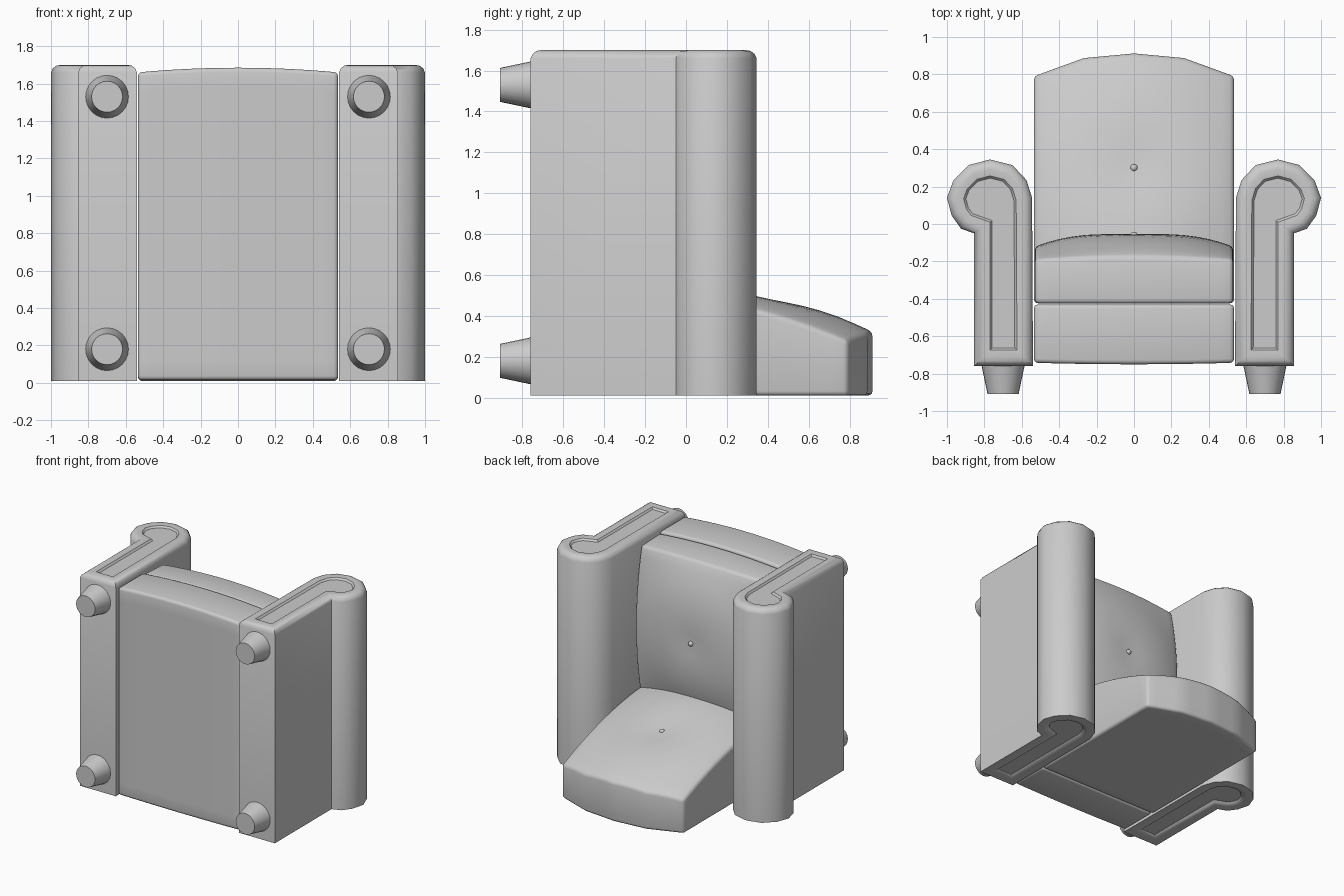
import bpy, bmesh, math
from mathutils import Vector, Matrix

if "Cube" in bpy.data.objects:
    bpy.data.objects.remove(bpy.data.objects["Cube"])


def finish(bm, name, mirror=False, angle=42):
    bmesh.ops.recalc_face_normals(bm, faces=bm.faces[:])
    me = bpy.data.meshes.new(name)
    bm.to_mesh(me)
    bm.free()
    ob = bpy.data.objects.new(name, me)
    bpy.context.collection.objects.link(ob)
    bpy.ops.object.select_all(action='DESELECT')
    ob.select_set(True)
    bpy.context.view_layer.objects.active = ob
    bpy.ops.object.shade_smooth_by_angle(angle=math.radians(angle))
    if mirror:
        ob.modifiers.new("mirror", 'MIRROR')
    return ob


def pad(name, outer, inner, nu=16, nv=16, bevel=0.022):
    """Closed block between two surfaces given over u, v in -1..1, with rounded edges."""
    bm = bmesh.new()
    grids = []
    for fn in (outer, inner):
        g = [[bm.verts.new(fn(2 * i / nu - 1, 2 * j / nv - 1)) for j in range(nv + 1)]
             for i in range(nu + 1)]
        for i in range(nu):
            for j in range(nv):
                bm.faces.new((g[i][j], g[i + 1][j], g[i + 1][j + 1], g[i][j + 1]))
        grids.append([g[i][0] for i in range(nu)] + [g[nu][j] for j in range(nv)] +
                     [g[i][nv] for i in range(nu, 0, -1)] + [g[0][j] for j in range(nv, 0, -1)])
    a, b = grids
    for k in range(len(a)):
        m = (k + 1) % len(a)
        bm.faces.new((a[k], a[m], b[m], b[k]))
    bmesh.ops.recalc_face_normals(bm, faces=bm.faces[:])
    sharp = [e for e in bm.edges if e.calc_face_angle(0) > math.radians(40)]
    bmesh.ops.bevel(bm, geom=sharp, offset=bevel, segments=3, profile=0.5, affect='EDGES')
    return finish(bm, name)


def dimple(dx, dy, depth, reach=0.45):
    return depth * max(0, 1 - math.hypot(dx, dy) / reach) ** 1.5


# Scroll arms: profile in x/y, extruded along z, with a sunken panel on both ends
profile = [(0.54, -0.76), (0.855, -0.76), (0.855, -0.05), (0.925, -0.025), (0.975, 0.045),
           (1.0, 0.14), (0.965, 0.235), (0.885, 0.315), (0.77, 0.345), (0.65, 0.315),
           (0.575, 0.235), (0.545, 0.14)]
bm = bmesh.new()
back = bm.faces.new([bm.verts.new((x, y, 0.01)) for x, y in profile])
ext = bmesh.ops.extrude_face_region(bm, geom=[back], use_keep_orig=True)
front = next(f for f in ext['geom'] if isinstance(f, bmesh.types.BMFace))
bmesh.ops.translate(bm, verts=front.verts[:], vec=(0, 0, 1.65))
bmesh.ops.recalc_face_normals(bm, faces=bm.faces[:])
front_steps = [(0.010, 0.022), (0.018, 0.014), (0.022, 0.004), (0.035, -0.004), (0.012, -0.014)]
back_steps = [(0.05, 0), (0.03, -0.004), (0.012, -0.014)]
for face, steps in ((front, front_steps), (back, back_steps)):
    for thick, depth in steps:
        bmesh.ops.inset_individual(bm, faces=[face], thickness=thick, depth=depth,
                                   use_even_offset=True)
finish(bm, "arm", mirror=True)

# Base under the seat, front slightly bowed
def base_z(u, v):
    return 0.015 + (v + 1) / 2 * (1.645 + 0.025 * (1 - u * u))


pad("base",
    lambda u, v: (0.535 * u, -0.43, base_z(u, v)),
    lambda u, v: (0.535 * u, -0.742 - 0.008 * (1 - u * u), base_z(u, v)))


# Seat cushion, domed with a button dimple
def seat_top(u, v):
    z = 1.03 + 0.61 * v + 0.02 * (1 - u * u) * (v + 1) / 2
    fu, fv = 1 - u * u, 1 - v * v
    y = -0.19 + 0.07 * fv + 0.02 * fu + 0.075 * fu * fv
    return (0.53 * u, y - dimple(0.53 * u, z - 1.05, 0.04), z)


def seat_bottom(u, v):
    return (0.53 * u, -0.424, 1.035 + 0.615 * v + 0.025 * (1 - u * u) * (v + 1) / 2)


pad("seat_cushion", seat_top, seat_bottom)


# Backrest with crowned top, leaning front face and a button dimple
def back_y(u, v):
    a = abs(u)
    crown = 0.912 - 0.05 * a if a < 0.5 else 0.887 - 0.194 * (a - 0.5)
    return -0.424 + (v + 1) / 2 * (crown + 0.424)


def back_front(u, v):
    y = back_y(u, v)
    z = 0.50 - 0.14 * y - 0.18 * y * y + 0.10 * (1 - u * u)
    return (0.535 * u, y, z - dimple(0.535 * u, y - 0.30, 0.05))


pad("backrest", back_front, lambda u, v: (0.535 * u, back_y(u, v), 0.01))

# Buttons
for name, pos in (("seat_button", (0, -0.062, 1.05)), ("back_button", (0, 0.30, 0.492))):
    bm = bmesh.new()
    bmesh.ops.create_uvsphere(bm, u_segments=16, v_segments=8, radius=0.02,
                              matrix=Matrix.Translation(Vector(pos)))
    finish(bm, name)

# Tapered feet pointing to -y
for name, z in (("back_foot", 0.18), ("front_foot", 1.53)):
    bm = bmesh.new()
    bmesh.ops.create_cone(bm, cap_ends=True, segments=24, radius1=0.115, radius2=0.083, depth=0.152,
                          matrix=Matrix.Translation((0.70, -0.834, z)) @
                          Matrix.Rotation(math.radians(90), 4, 'X'))
    finish(bm, name, mirror=True)
